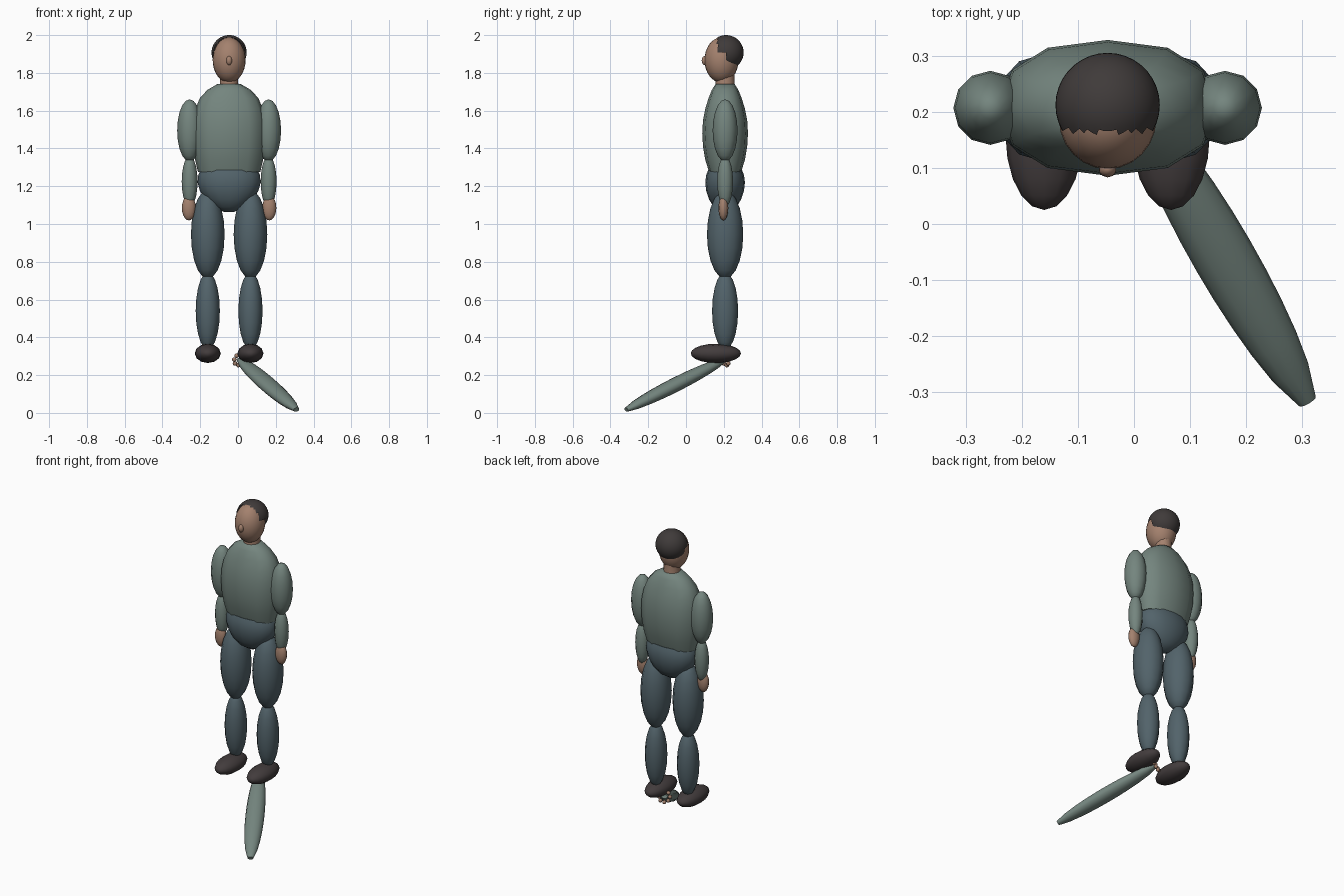
import bpy, bmesh, math
from mathutils import Vector, Matrix

if "Cube" in bpy.data.objects:
    bpy.data.objects.remove(bpy.data.objects["Cube"])

CX, CY = -0.047, 0.207      # body axis


def mat(name, rgb):
    m = bpy.data.materials.new(name)
    m.diffuse_color = (*rgb, 1)
    m.use_nodes = True
    m.node_tree.nodes["Principled BSDF"].inputs["Base Color"].default_value = m.diffuse_color
    return m


GREEN = mat("sage_green", (0.175, 0.235, 0.21))
BLUE = mat("slate_blue", (0.085, 0.125, 0.145))
SKIN = mat("skin", (0.37, 0.22, 0.155))
DARK = mat("dark_hair", (0.05, 0.043, 0.042))
SHOE = mat("dark_leather", (0.055, 0.045, 0.046))


def finish(bm, name, material, angle=60):
    me = bpy.data.meshes.new(name)
    bmesh.ops.recalc_face_normals(bm, faces=bm.faces)
    bm.to_mesh(me)
    bm.free()
    ob = bpy.data.objects.new(name, me)
    bpy.context.collection.objects.link(ob)
    me.materials.append(material)
    bpy.ops.object.select_all(action='DESELECT')
    ob.select_set(True)
    bpy.context.view_layer.objects.active = ob
    bpy.ops.object.shade_smooth_by_angle(angle=math.radians(angle))
    return ob


def ellipsoid(name, material, loc, radii, seg=12, rings=10, rot=Matrix()):
    bm = bmesh.new()
    bmesh.ops.create_uvsphere(bm, u_segments=seg, v_segments=rings, radius=1)
    bm.transform(Matrix.Translation(loc) @ Matrix.Diagonal((*radii, 1)) @ rot)
    return finish(bm, name, material)


def loft(name, material, profile, seg=12, power=1.0, frame=Matrix()):
    """Stack of rounded rings; profile rows are (half width, half depth, height)."""
    bm = bmesh.new()
    rings = []
    for rx, ry, z in profile:
        ring = []
        for i in range(seg):
            a = 2 * math.pi * i / seg
            c, s = math.cos(a), math.sin(a)
            p = Vector((math.copysign(abs(c) ** power, c) * rx,
                        math.copysign(abs(s) ** power, s) * ry, z))
            ring.append(bm.verts.new(frame @ p))
        rings.append(ring)
    for a, b in zip(rings, rings[1:]):
        for i in range(seg):
            j = (i + 1) % seg
            bm.faces.new((a[i], a[j], b[j], b[i]))
    bm.faces.new(rings[0])
    bm.faces.new(rings[-1])
    return finish(bm, name, material)


body = Matrix.Translation((CX, CY, 0))

# Torso, pelvis and neck
loft("torso", GREEN, [
    (.165, .085, 1.275), (.180, .105, 1.34), (.190, .117, 1.41), (.193, .121, 1.48),
    (.190, .117, 1.55), (.178, .105, 1.61), (.156, .088, 1.665), (.115, .070, 1.71),
    (.060, .050, 1.742)], power=.85, frame=body)
loft("pelvis", BLUE, [
    (.025, .020, 1.063), (.080, .060, 1.09), (.125, .085, 1.13), (.155, .100, 1.175),
    (.167, .105, 1.22), (.163, .100, 1.26), (.152, .090, 1.285)],
    seg=16, power=.95, frame=body)
loft("neck", SKIN, [(.056, .056, 1.70), (.048, .050, 1.745), (.048, .050, 1.80)],
     frame=body)

# Head with nose
ellipsoid("head", SKIN, (CX, .188, 1.868), (.087, .090, .120), 24, 16)
ellipsoid("nose", SKIN, (CX, .098, 1.865), (.016, .015, .024), 10, 8)

# Hair: a shell cut back to a stepped hairline
bm = bmesh.new()
bmesh.ops.create_uvsphere(bm, u_segments=36, v_segments=24, radius=1)
bm.transform(Matrix.Translation((CX, .212, 1.908)) @ Matrix.Diagonal((.093, .093, .092, 1)))
drop = []
for f in bm.faces:
    c = f.calc_center_median()
    if c.y < .165 or c.z < (1.91 if c.y < .212 else 1.846):
        drop.append(f)
bmesh.ops.delete(bm, geom=drop, context='FACES')
finish(bm, "hair", DARK)

# Limbs on both sides
to_y = Matrix.Rotation(math.pi / 2, 4, 'X')
for side, s in (("left", -1), ("right", 1)):
    ax, lx = CX + s * .209, CX + s * .113
    ellipsoid(side + "_upper_arm", GREEN, (ax, CY, 1.495), (.066, .066, .165))
    ellipsoid(side + "_forearm", GREEN, (ax, CY, 1.225), (.042, .042, .135))
    ellipsoid(side + "_hand", SKIN, (ax + s * .004, .198, 1.085), (.037, .026, .066))
    ellipsoid(side + "_thigh", BLUE, (lx, CY, .945), (.089, .096, .235))
    ellipsoid(side + "_shin", BLUE, (lx, CY, .540), (.064, .069, .205))
    ellipsoid(side + "_shoe", SHOE, (lx, .158, .315), (.069, .133, .051), rot=to_y)

# Long tapered limb lying out from beneath the right shoe
start, end = Vector((.008, .205, .282)), Vector((.309, -.316, .017))
axis = end - start
w = axis.normalized()
u = w.cross(Vector((0, 0, 1))).normalized()
v = w.cross(u)
frame = Matrix.Translation(start) @ Matrix((u, v, w)).transposed().to_4x4()
prof = []
for i in range(11):
    t = i / 10
    k = math.sqrt(max(0, 1 - (.95 * (2 * t - 1)) ** 2))
    prof.append((.055 * k, .038 * k, t * axis.length))
loft("fallen_limb", GREEN, prof, frame=frame)

# Ring of small beads around its near end
for i in range(8):
    a = 2 * math.pi * i / 8
    p = frame @ Vector((.032 * math.cos(a), .032 * math.sin(a), 0))
    ellipsoid("limb_bead_%d" % (i + 1), SKIN, p, (.012, .012, .012), 8, 6)
